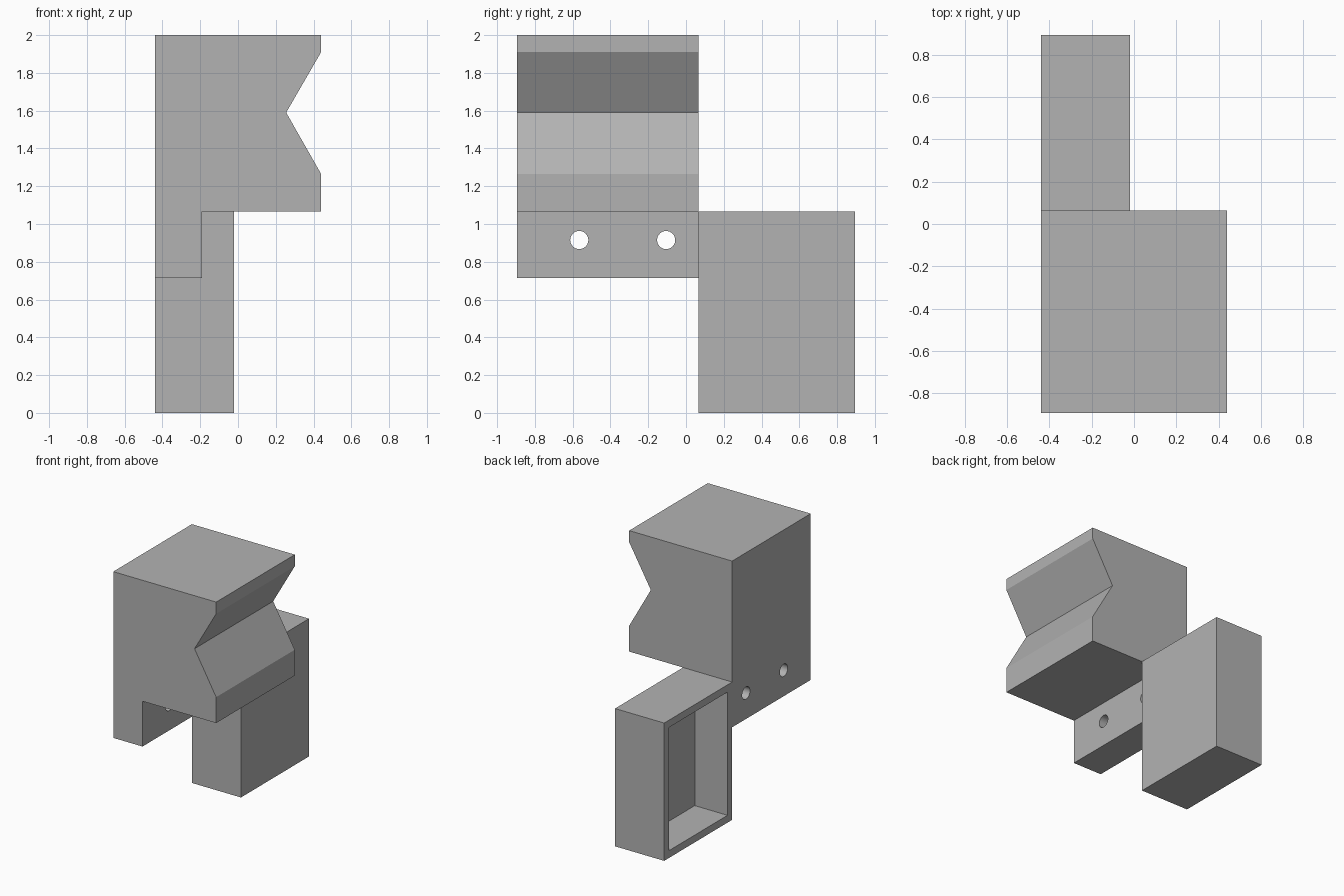
import bpy, bmesh
from mathutils import Matrix, Vector

old = bpy.data.objects.get("Cube")
if old:
    bpy.data.objects.remove(old, do_unlink=True)

grey = bpy.data.materials.new("plain_grey")
grey.use_nodes = True
colour = (0.45, 0.45, 0.45, 1)
grey.diffuse_color = colour
grey.node_tree.nodes["Principled BSDF"].inputs["Base Color"].default_value = colour

LEFT, FRONT, JOIN, BACK = -0.44, -0.895, 0.065, 0.895
STEP = 1.065


def finish(bm, name):
    bmesh.ops.recalc_face_normals(bm, faces=bm.faces)
    mesh = bpy.data.meshes.new(name)
    bm.to_mesh(mesh)
    bm.free()
    mesh.materials.append(grey)
    obj = bpy.data.objects.new(name, mesh)
    bpy.context.scene.collection.objects.link(obj)
    return obj


# Notched block with a hanging mounting flange, extruded front to back
profile = [(LEFT, 0.715), (-0.19, 0.715), (-0.19, STEP), (0.44, STEP), (0.44, 1.265),
           (0.255, 1.59), (0.44, 1.91), (0.44, 2), (LEFT, 2)]
bm = bmesh.new()
face = bm.faces.new([bm.verts.new((x, FRONT, z)) for x, z in profile])
ext = bmesh.ops.extrude_face_region(bm, geom=[face])
moved = [v for v in ext["geom"] if isinstance(v, bmesh.types.BMVert)]
bmesh.ops.translate(bm, verts=moved, vec=(0, JOIN - FRONT, 0))
block = finish(bm, "notched_block")

# Two screw holes through the flange
bm = bmesh.new()
for y in (-0.565, -0.105):
    place = Matrix.Translation((-0.32, y, 0.915)) @ Matrix.Rotation(1.5708, 4, "Y")
    bmesh.ops.create_cone(bm, cap_ends=True, segments=32, radius1=0.048,
                          radius2=0.048, depth=0.4, matrix=place)
cutter = finish(bm, "hole_cutter")
cutter.hide_render = True
cutter.hide_set(True)
cutter.display_type = "WIRE"
cut = block.modifiers.new("screw_holes", "BOOLEAN")
cut.operation = "DIFFERENCE"
cut.solver = "EXACT"
cut.object = cutter
bpy.context.view_layer.objects.active = block
block.select_set(True)
bpy.ops.object.modifier_apply(modifier=cut.name)
bpy.data.objects.remove(cutter, do_unlink=True)
bpy.ops.object.shade_smooth_by_angle(angle=0.5)

# Open housing behind the flange, its pocket facing the outer side
low, high = Vector((LEFT, JOIN, 0)), Vector((-0.02, BACK, STEP))
bm = bmesh.new()
bmesh.ops.create_cube(bm, size=1, matrix=Matrix.Translation((low + high) / 2)
                      @ Matrix.Diagonal((*(high - low), 1)))
side = min(bm.faces, key=lambda f: f.calc_center_median().x)
bmesh.ops.inset_region(bm, faces=[side], thickness=0.08)
pocket = bmesh.ops.extrude_face_region(bm, geom=[side])
floor = [v for v in pocket["geom"] if isinstance(v, bmesh.types.BMVert)]
bmesh.ops.translate(bm, verts=floor, vec=(0.28, 0, 0))
if side.is_valid:
    bmesh.ops.delete(bm, geom=[side], context="FACES_ONLY")
finish(bm, "open_housing")
